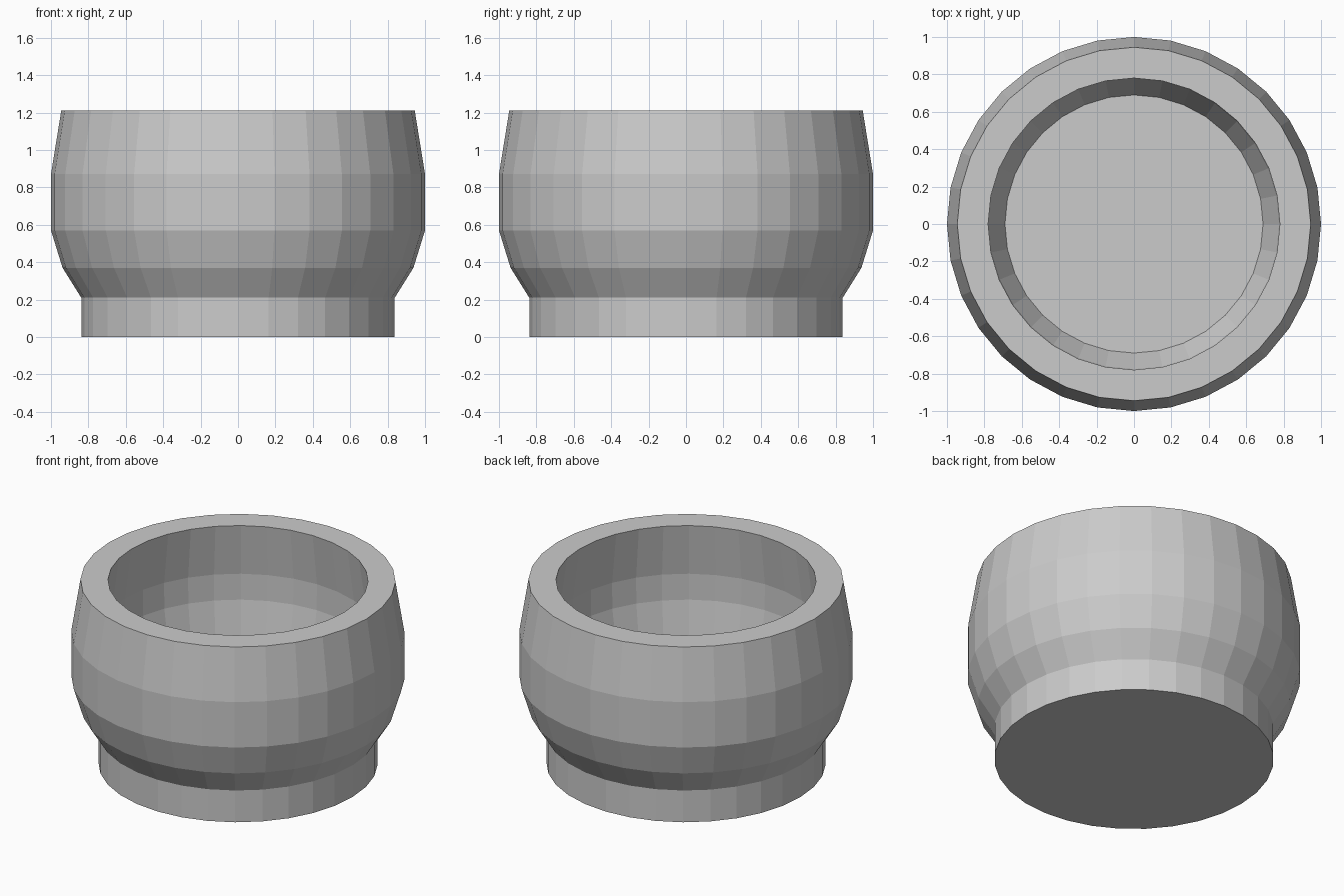
import bpy, bmesh
from math import cos, sin, tau

if "Cube" in bpy.data.objects:
    bpy.data.objects.remove(bpy.data.objects["Cube"])

SIDES = 32


def lathe(name, profile):
    """Revolve (radius, z) points around z and cap both ends."""
    bm = bmesh.new()
    rings = [[bm.verts.new((r * cos(tau * i / SIDES), r * sin(tau * i / SIDES), z))
              for i in range(SIDES)] for r, z in profile]
    for a, b in zip(rings, rings[1:]):
        for i in range(SIDES):
            j = (i + 1) % SIDES
            bm.faces.new((a[i], a[j], b[j], b[i]))
    bm.faces.new(rings[0][::-1])
    bm.faces.new(rings[-1])
    bmesh.ops.recalc_face_normals(bm, faces=bm.faces[:])
    mesh = bpy.data.meshes.new(name)
    bm.to_mesh(mesh)
    bm.free()
    obj = bpy.data.objects.new(name, mesh)
    bpy.context.collection.objects.link(obj)
    return obj


# Foot and bulging outer wall, bottom to rim
outer = [(0.838, 0), (0.838, 0.21), (0.938, 0.37), (1.0, 0.57), (1.0, 0.87), (0.945, 1.21)]
# Hollow, rim down to the inner floor
inner = [(0.78, 1.21), (0.825, 0.87), (0.822, 0.70), (0.776, 0.45), (0.69, 0.27)]

lathe("bowl_pot", outer + inner)
